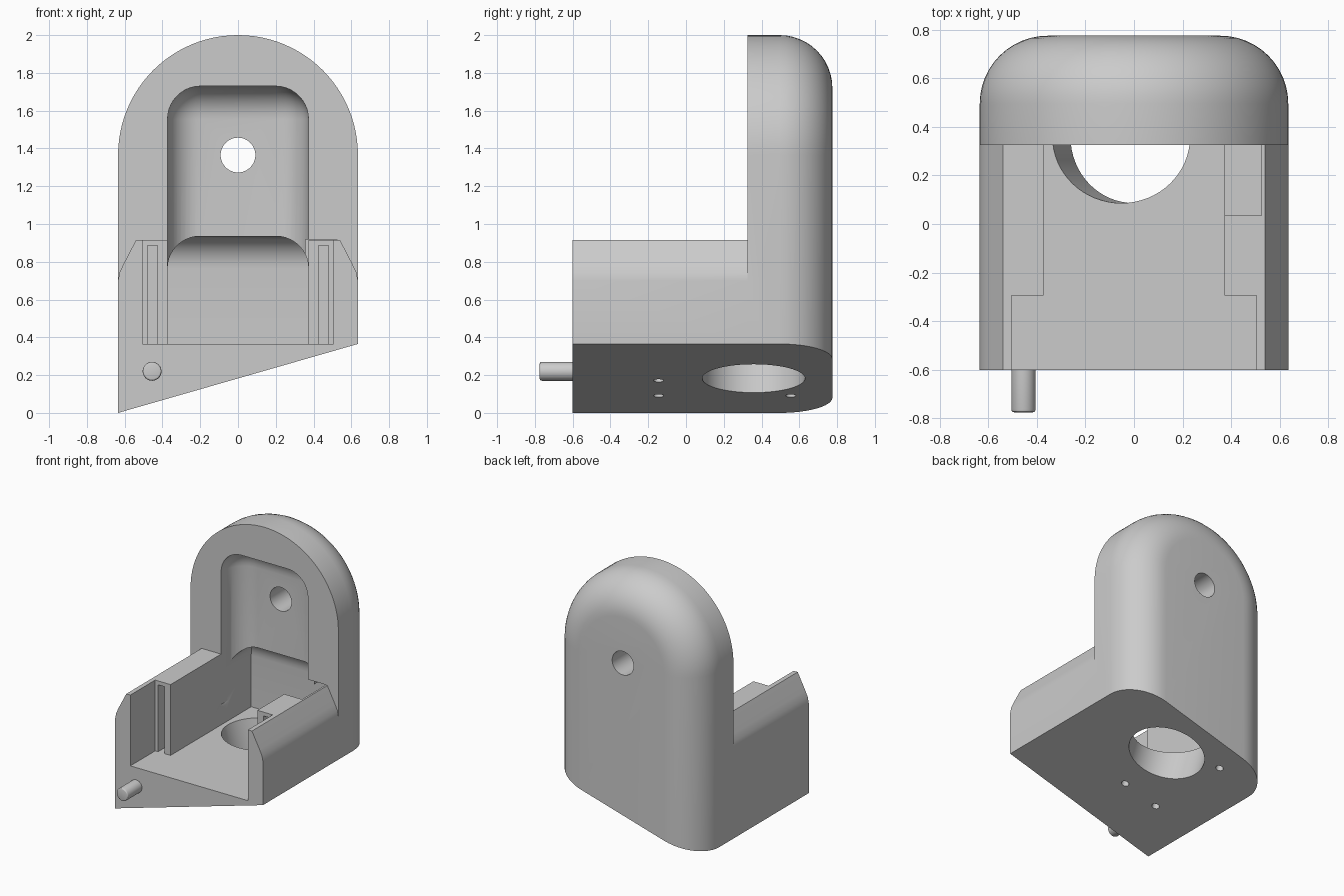
import bpy, bmesh
from math import sin, cos, pi, atan2
from mathutils import Matrix, Vector

old = bpy.data.objects.get("Cube")
if old:
    bpy.data.objects.remove(old, do_unlink=True)

W, BACK, FRONT = 0.635, 0.775, -0.6   # half width, back and front planes
PLATE_Y, ARCH_Z, FLOOR, SLOPE_Z = 0.325, 1.365, 0.365, 0.365
TILT = -atan2(SLOPE_Z, 2 * W)

grey = bpy.data.materials.new("light grey plastic")
grey.use_nodes = True
colour = (0.6, 0.6, 0.6, 1)
grey.diffuse_color = colour
grey.node_tree.nodes["Principled BSDF"].inputs["Base Color"].default_value = colour


def finish(name, bm):
    bmesh.ops.recalc_face_normals(bm, faces=bm.faces)
    mesh = bpy.data.meshes.new(name)
    bm.to_mesh(mesh)
    bm.free()
    mesh.materials.append(grey)
    ob = bpy.data.objects.new(name, mesh)
    bpy.context.collection.objects.link(ob)
    return ob


def loft(name, rings):
    """Solid through matching closed rings of points."""
    bm = bmesh.new()
    rows = [[bm.verts.new(p) for p in ring] for ring in rings]
    n = len(rows[0])
    for a, b in zip(rows, rows[1:]):
        for i in range(n):
            j = (i + 1) % n
            bm.faces.new((a[i], a[j], b[j], b[i]))
    bm.faces.new(rows[0])
    bm.faces.new(rows[-1])
    return finish(name, bm)


def prism(name, outline, y0, y1):
    return loft(name, [[(x, y, z) for x, z in outline] for y in (y0, y1)])


def box(name, x, y, z, radius=0, rounded=None):
    """Box from ranges; edges whose midpoint passes the test are rounded."""
    bm = bmesh.new()
    bmesh.ops.create_cube(bm, size=1)
    for v in bm.verts:
        v.co = Vector([r[0] if c < 0 else r[1] for c, r in zip(v.co, (x, y, z))])
    if rounded:
        edges = [e for e in bm.edges if rounded((e.verts[0].co + e.verts[1].co) / 2)]
        bmesh.ops.bevel(bm, geom=edges, offset=radius, offset_type='OFFSET',
                        segments=10, profile=0.5, affect='EDGES')
    return finish(name, bm)


def rod(name, radius, start, length, turn, sides=48, chamfer=0):
    """Cylinder from a start point along the turned z axis."""
    bm = bmesh.new()
    bmesh.ops.create_cone(bm, cap_ends=True, segments=sides, radius1=radius,
                          radius2=radius, depth=length)
    bmesh.ops.translate(bm, verts=bm.verts, vec=(0, 0, length / 2))
    if chamfer:
        rim = [e for e in bm.edges if all(v.co.z > length * 0.99 for v in e.verts)]
        bmesh.ops.bevel(bm, geom=rim, offset=chamfer, segments=3, profile=0.5,
                        affect='EDGES')
    bmesh.ops.transform(bm, verts=bm.verts, matrix=Matrix.Translation(start) @ turn)
    return finish(name, bm)


def combine(ob, tool, operation='DIFFERENCE'):
    mod = ob.modifiers.new("cut", 'BOOLEAN')
    mod.operation, mod.object, mod.solver = operation, tool, 'EXACT'
    bpy.context.view_layer.objects.active = ob
    bpy.ops.object.modifier_apply(modifier=mod.name)
    bpy.data.objects.remove(tool, do_unlink=True)


def smooth(ob):
    bpy.ops.object.select_all(action='DESELECT')
    ob.select_set(True)
    bpy.context.view_layer.objects.active = ob
    bpy.ops.object.shade_smooth_by_angle(angle=0.5)


# Arched back plate with a rounded rear edge
def arch(w, y):
    arc = [(w * cos(pi * i / 48), y, ARCH_Z + w * sin(pi * i / 48)) for i in range(49)]
    return [(w, y, -0.6)] + arc + [(-w, y, -0.6)]


ROUND = 0.28
rings = [arch(W, PLATE_Y)]
for i in range(13):
    a = pi / 2 * i / 12
    rings.append(arch(W - ROUND * (1 - cos(a)), BACK - ROUND * (1 - sin(a))))
bracket = loft("bracket_body", rings)

# Front tray block with sloping shoulders
half = [(W, -0.3), (W, 0.7), (0.626, 0.745), (0.605, 0.79), (0.54, 0.915)]
tray = prism("tray", half + [(-x, z) for x, z in reversed(half)], FRONT, 0.42)
combine(bracket, tray, 'UNION')

# Slanted underside
k = SLOPE_Z / (2 * W)
combine(bracket, prism("underside_cutter", [(-1, k * (W - 1)), (1, k * (W + 1)),
                                            (1, -2), (-1, -2)], -1, 1))

# Tray channel, wide front bay, and recesses in the back plate
IN = 0.373
combine(bracket, box("channel_cutter", (-IN, IN), (-0.8, 0.34), (FLOOR, 1.0)))
combine(bracket, box("bay_cutter", (-0.505, 0.505), (-0.8, -0.295), (FLOOR, 1.1)))
combine(bracket, box("upper_recess_cutter", (-IN, IN), (0.1, 0.525), (0.6, 1.73), 0.175,
                     lambda m: m.z > 0.61 and m.y > 0.11))
combine(bracket, box("lower_recess_cutter", (-IN, IN), (0.15, 0.695), (FLOOR, 0.935), 0.17,
                     lambda m: m.z > 0.93 and m.y > 0.16))

# Side pocket in the left wall and a groove in each wall step
combine(bracket, box("pocket_cutter", (0.357, 0.525), (0.035, 0.6), (0.6, 0.918)))
for side in (-1, 1):
    xs = sorted((side * 0.425, side * 0.48))
    combine(bracket, box("groove_cutter", xs, (-0.4, -0.17), (FLOOR, 0.885)))

# Large tilted cable hole, small blind screw holes, and the back hole
lean = Matrix.Rotation(TILT, 4, 'Y')
axis = lean @ Vector((0, 0, 1))


def drill(x, y, radius, depth, sides):
    start = Vector((x, y, k * (x + W))) - axis * 0.15
    combine(bracket, rod("drill", radius, start, depth + 0.15, lean, sides))


drill(0, 0.358, 0.272, 0.43, 64)
for x, y in ((-0.04, -0.145), (-0.32, -0.145), (-0.32, 0.555)):
    drill(x, y, 0.027, 0.1, 20)
combine(bracket, rod("back_drill", 0.092, Vector((0, 1, ARCH_Z)), 0.8,
                     Matrix.Rotation(pi / 2, 4, 'X')))
smooth(bracket)

# Locating pin on the front
pin = rod("front_pin", 0.05, Vector((-0.455, -0.58, 0.22)), 0.195,
          Matrix.Rotation(pi / 2, 4, 'X'), 32, 0.012)
smooth(pin)
